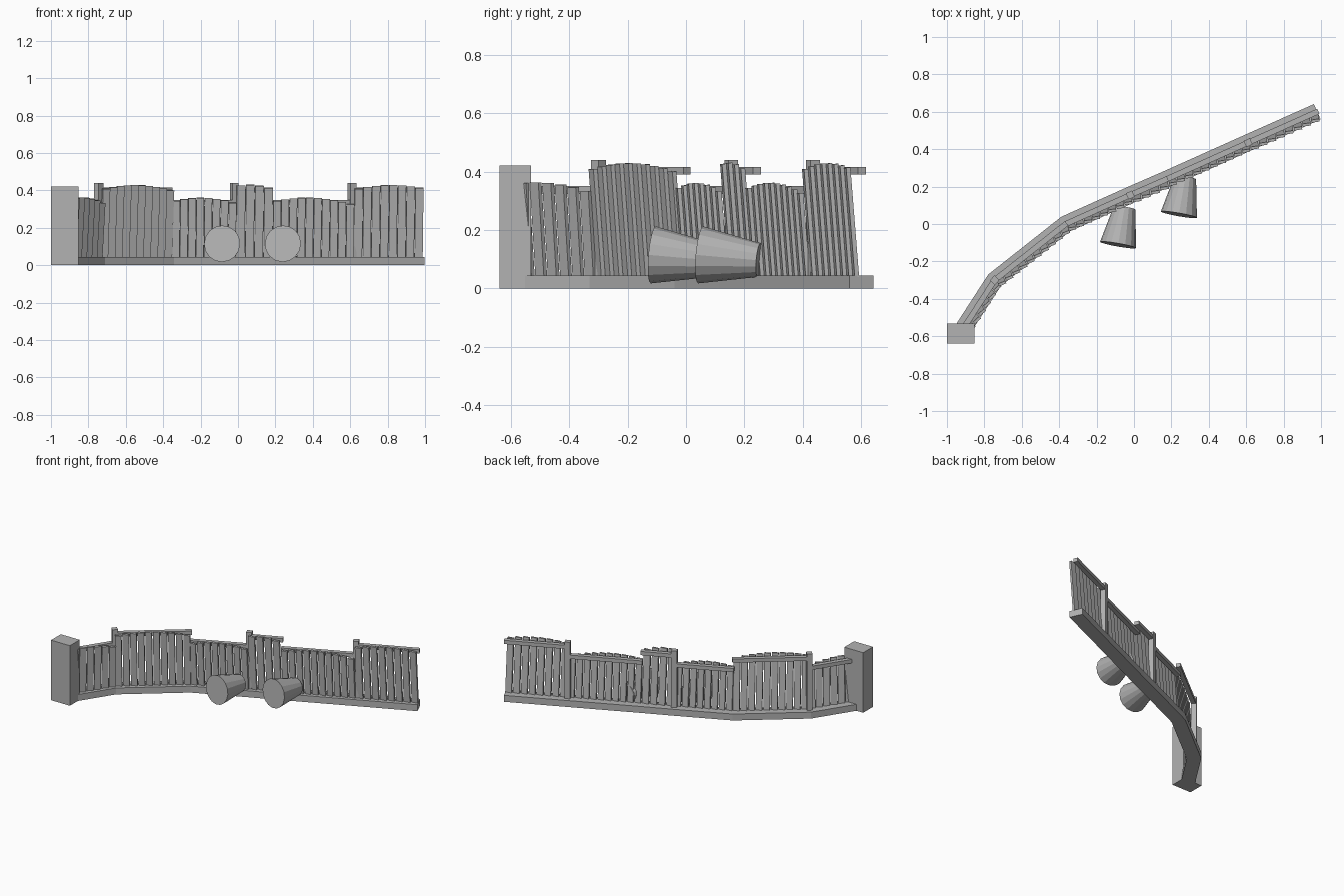
import bpy, bmesh, math
from mathutils import Vector, Matrix

cube = bpy.data.objects.get("Cube")
if cube:
    bpy.data.objects.remove(cube, do_unlink=True)

grey = bpy.data.materials.new("plain grey")
grey.use_nodes = True
grey.diffuse_color = (0.45, 0.45, 0.45, 1)
grey.node_tree.nodes["Principled BSDF"].inputs["Base Color"].default_value = grey.diffuse_color


def finish(name, bm):
    bmesh.ops.recalc_face_normals(bm, faces=bm.faces)
    mesh = bpy.data.meshes.new(name)
    bm.to_mesh(mesh)
    bm.free()
    mesh.materials.append(grey)
    ob = bpy.data.objects.new(name, mesh)
    bpy.context.collection.objects.link(ob)
    return ob


def add_box(bm, centre, size, angle=0.0, lean=0.0):
    """Box turned about z; lean tips its top towards its own front."""
    turn = Matrix.Rotation(angle, 4, 'Z') @ Matrix.Rotation(lean, 4, 'X')
    mat = Matrix.Translation(centre) @ turn @ Matrix.Diagonal((*size, 1))
    bmesh.ops.create_cube(bm, size=1, matrix=mat)


# Centre line of the fence, one corner per bay
path = [Vector(p) for p in ((-0.91, -0.555), (-0.745, -0.30), (-0.365, 0.0),
                            (-0.02, 0.155), (0.175, 0.24), (0.61, 0.435), (0.98, 0.6))]
LOW, HIGH = 0.337, 0.403
# Per bay: rail height, plank count, plank top at start, middle and end
bays = [(LOW, 6, 0.362, 0.36, 0.335), (HIGH, 10, 0.41, 0.43, 0.402),
        (LOW, 8, 0.345, 0.362, 0.335), (HIGH, 4, 0.428, 0.43, 0.412),
        (LOW, 10, 0.345, 0.362, 0.328), (HIGH, 8, 0.41, 0.43, 0.415)]
BASE_TOP, BASE_HALF = 0.045, 0.045


def side_offset(i):
    """Mitred sideways vector at a path corner."""
    dirs = []
    if i > 0:
        dirs.append((path[i] - path[i - 1]).normalized())
    if i < len(path) - 1:
        dirs.append((path[i + 1] - path[i]).normalized())
    mean = sum(dirs, Vector((0, 0))).normalized()
    return Vector((-mean.y, mean.x)) * BASE_HALF / mean.dot(dirs[0])


# Low plinth following the path
bm = bmesh.new()
rings = []
for i, p in enumerate(path):
    off = side_offset(i)
    rings.append([bm.verts.new((*q, z)) for q, z in
                  ((p - off, 0), (p + off, 0), (p + off, BASE_TOP), (p - off, BASE_TOP))])
for a, b in zip(rings, rings[1:]):
    for k in range(4):
        n = (k + 1) % 4
        bm.faces.new((a[k], a[n], b[n], b[k]))
bm.faces.new(rings[0])
bm.faces.new(rings[-1])
finish("plinth", bm)

# Rails and leaning planks, bay by bay
TWIST = math.radians(-15)
LEAN = math.radians(4.6)
rails, planks = bmesh.new(), bmesh.new()
for a, b, (rail_z, count, h0, h1, h2) in zip(path, path[1:], bays):
    along = b - a
    angle = math.atan2(along.y, along.x)
    front = Vector((along.y, -along.x)).normalized()
    add_box(rails, (*((a + b) / 2), rail_z), (along.length + 0.012, 0.03, 0.026), angle)
    pitch = along.length / count
    for k in range(count):
        t = (k + 0.5) / count
        s = k / (count - 1)
        top = h0 * (1 - s) * (1 - 2 * s) + 4 * h1 * s * (1 - s) + h2 * s * (2 * s - 1)
        spot = a + along * t + front * 0.025
        add_box(planks, (*spot, (top + BASE_TOP) / 2 - 0.004),
                (pitch * 0.86, 0.015, top - BASE_TOP + 0.006), angle + TWIST, LEAN)
finish("top_rails", rails)
finish("planks", planks)

# Square posts where the fence changes height
for n, i in enumerate((1, 3, 5)):
    bm = bmesh.new()
    d = path[i + 1] - path[i - 1]
    add_box(bm, (*path[i], 0.22), (0.036, 0.036, 0.44), math.atan2(d.y, d.x))
    finish(f"post_{n + 1}", bm)

# Large end pillar
bm = bmesh.new()
add_box(bm, (-0.927, -0.585, 0.21), (0.146, 0.108, 0.42))
finish("end_pillar", bm)

# Two tapered buckets lying on their sides
for n, wide in enumerate((Vector((-0.085, -0.112, 0.115)), Vector((0.24, 0.05, 0.115)))):
    axis = Vector((0.035, 0.2, -0.018))
    bm = bmesh.new()
    mat = Matrix.Translation(wide + axis / 2) @ axis.to_track_quat('Z', 'Y').to_matrix().to_4x4()
    bmesh.ops.create_cone(bm, cap_ends=True, segments=16, radius1=0.098,
                          radius2=0.058, depth=axis.length, matrix=mat)
    finish(f"bucket_{n + 1}", bm)
